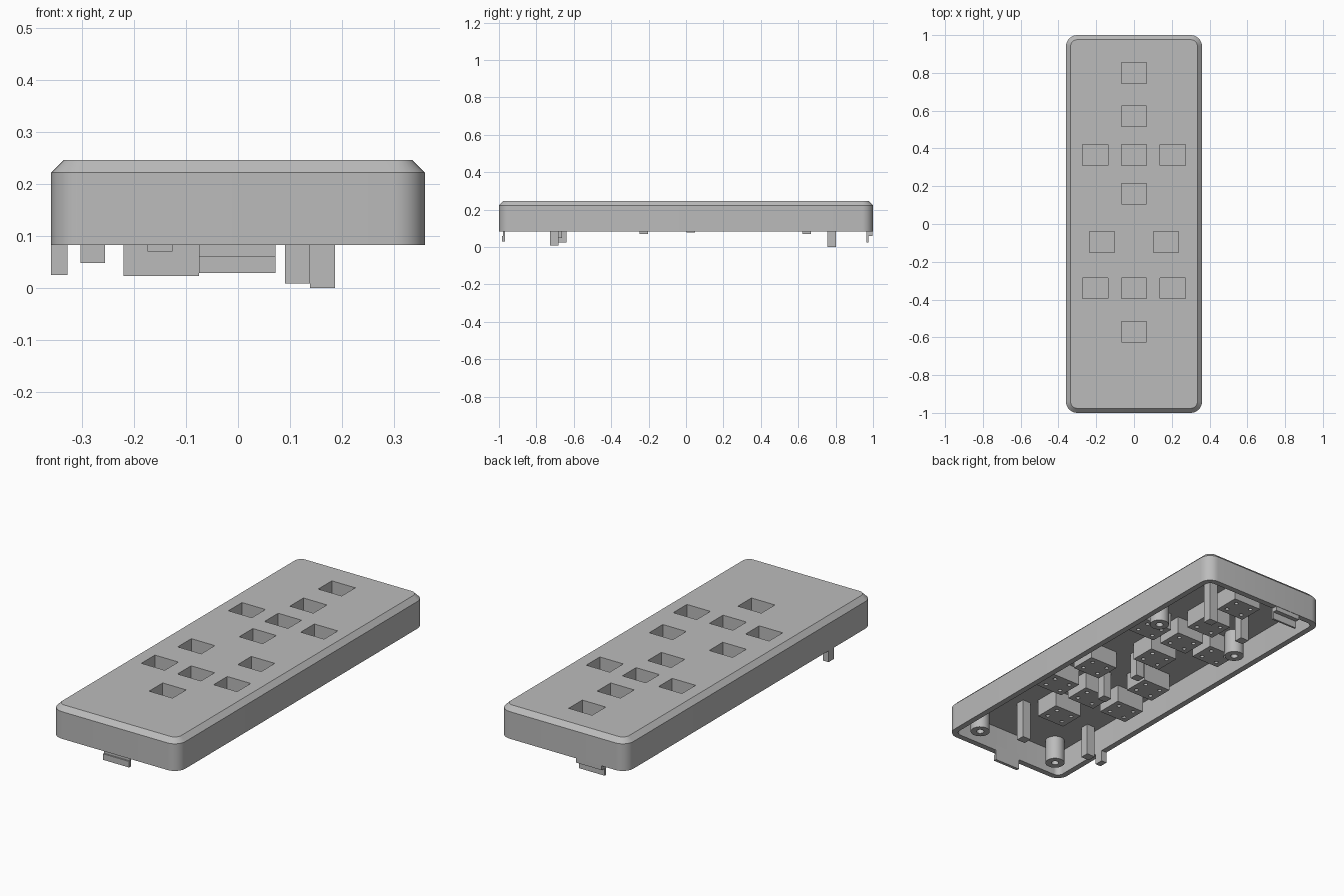
import bpy
import bmesh
import math
from mathutils import Matrix

cube = bpy.data.objects.get("Cube")
if cube:
    bpy.data.objects.remove(cube, do_unlink=True)

grey = bpy.data.materials.new("plain_grey")
grey.use_nodes = True
grey.diffuse_color = (0.5, 0.5, 0.5, 1)
grey.node_tree.nodes["Principled BSDF"].inputs["Base Color"].default_value = (0.5, 0.5, 0.5, 1)

HALF_X, HALF_Y, CORNER = 0.36, 1.0, 0.06
RIM, SHOULDER, TOP, CEILING = 0.083, 0.222, 0.246, 0.215
FLOOR, HOUSING_TOP = 0.125, CEILING + 0.001


def add_box(bm, x0, x1, y0, y1, z0, z1):
    size = Matrix.Diagonal((x1 - x0, y1 - y0, z1 - z0, 1))
    place = Matrix.Translation(((x0 + x1) / 2, (y0 + y1) / 2, (z0 + z1) / 2))
    bmesh.ops.create_cube(bm, size=1, matrix=place @ size)


def add_centred_box(bm, x, y, w, d, z0, z1):
    add_box(bm, x - w / 2, x + w / 2, y - d / 2, y + d / 2, z0, z1)


def add_cylinder(bm, x, y, radius, z0, z1, sides=24):
    bmesh.ops.create_cone(bm, cap_ends=True, segments=sides, radius1=radius, radius2=radius,
                          depth=z1 - z0, matrix=Matrix.Translation((x, y, (z0 + z1) / 2)))


def finish(bm, name):
    mesh = bpy.data.meshes.new(name)
    bmesh.ops.recalc_face_normals(bm, faces=bm.faces)
    bm.to_mesh(mesh)
    bm.free()
    mesh.materials.append(grey)
    obj = bpy.data.objects.new(name, mesh)
    bpy.context.collection.objects.link(obj)
    return obj


def select_only(obj):
    bpy.ops.object.select_all(action='DESELECT')
    obj.select_set(True)
    bpy.context.view_layer.objects.active = obj


def cut(obj, cutter):
    mod = obj.modifiers.new("cut", 'BOOLEAN')
    mod.operation = 'DIFFERENCE'
    mod.solver = 'EXACT'
    mod.object = cutter
    select_only(obj)
    bpy.ops.object.modifier_apply(modifier=mod.name)


def smooth(obj):
    select_only(obj)
    bpy.ops.object.shade_smooth_by_angle(angle=math.radians(30))


def rounded_ring(bm, inset, z, steps=8):
    """Ring of vertices around a rounded rectangle."""
    r = CORNER - inset
    ring = []
    for corner, (sx, sy) in enumerate(((1, 1), (-1, 1), (-1, -1), (1, -1))):
        for i in range(steps + 1):
            a = math.pi / 2 * (corner + i / steps)
            ring.append(bm.verts.new((sx * (HALF_X - CORNER) + r * math.cos(a),
                                      sy * (HALF_Y - CORNER) + r * math.sin(a), z)))
    return ring


# Hollow shell with a chamfered top, open underneath
bm = bmesh.new()
profile = [(0.03, CEILING), (0.03, RIM), (0, RIM), (0, SHOULDER), (0.024, TOP)]
rings = [rounded_ring(bm, inset, z) for inset, z in profile]
for a, b in zip(rings, rings[1:]):
    for i in range(len(a)):
        j = (i + 1) % len(a)
        bm.faces.new((a[i], a[j], b[j], b[i]))
bm.faces.new(rings[0])
bm.faces.new(rings[-1])
shell = finish(bm, "shell")

# Button wells: central column plus mirrored pairs
wells = [(0, y) for y in (0.8, 0.57, 0.365, 0.16, -0.34, -0.57)]
for x, y in ((0.205, 0.365), (0.17, -0.095), (0.205, -0.34)):
    wells += [(x, y), (-x, y)]

bm_h, bm_w, bm_p = bmesh.new(), bmesh.new(), bmesh.new()
for x, y in wells:
    add_centred_box(bm_h, x, y, 0.16, 0.135, FLOOR, HOUSING_TOP)
    add_centred_box(bm_w, x, y, 0.133, 0.11, FLOOR + 0.02, TOP + 0.1)
    for sx in (-1, 1):
        for sy in (-1, 1):
            add_cylinder(bm_p, x + sx * 0.045, y + sy * 0.035, 0.01, FLOOR - 0.05, FLOOR + 0.012, 12)
housings = finish(bm_h, "button_housings")
well_cutter = finish(bm_w, "well_cutter")
pin_cutter = finish(bm_p, "pin_cutter")
cut(shell, well_cutter)
cut(housings, well_cutter)
cut(housings, pin_cutter)
smooth(shell)

# Screw bosses with blind holes
bm_b, bm_c = bmesh.new(), bmesh.new()
for x in (-0.24, 0.24):
    for y in (-0.89, 0.48):
        add_cylinder(bm_b, x, y, 0.047, 0.09, HOUSING_TOP)
        add_cylinder(bm_c, x, y, 0.018, 0.05, 0.18)
bosses = finish(bm_b, "screw_bosses")
boss_cutter = finish(bm_c, "boss_cutter")
cut(bosses, boss_cutter)
smooth(bosses)

for helper in (well_cutter, pin_cutter, boss_cutter):
    bpy.data.objects.remove(helper, do_unlink=True)

# Square support posts hanging from the ceiling: x, y, lower end
posts = [(0.115, -0.705, 0.008), (-0.28, -0.685, 0.048), (0, -0.225, 0.07),
         (0, 0.025, 0.078), (0.163, 0.78, 0), (-0.15, 0.645, 0.07)]
bm = bmesh.new()
for x, y, z in posts:
    add_centred_box(bm, x, y, 0.048, 0.045, z, HOUSING_TOP)
finish(bm, "support_posts")

# Side locating peg under the rim
bm = bmesh.new()
add_box(bm, -0.36, -0.329, -0.685, -0.64, 0.025, RIM + 0.002)
finish(bm, "side_peg")

# Snap tabs at both ends
bm = bmesh.new()
add_box(bm, -0.075, 0.072, -0.978, -0.969, 0.029, RIM + 0.03)
add_box(bm, -0.075, 0.072, -0.985, -0.977, 0.029, 0.06)
finish(bm, "front_tab")
bm = bmesh.new()
add_box(bm, -0.221, -0.075, 0.965, 0.975, 0.023, RIM + 0.03)
add_box(bm, -0.221, -0.075, 0.974, 0.998, 0.06, RIM + 0.002)
finish(bm, "back_tab")
